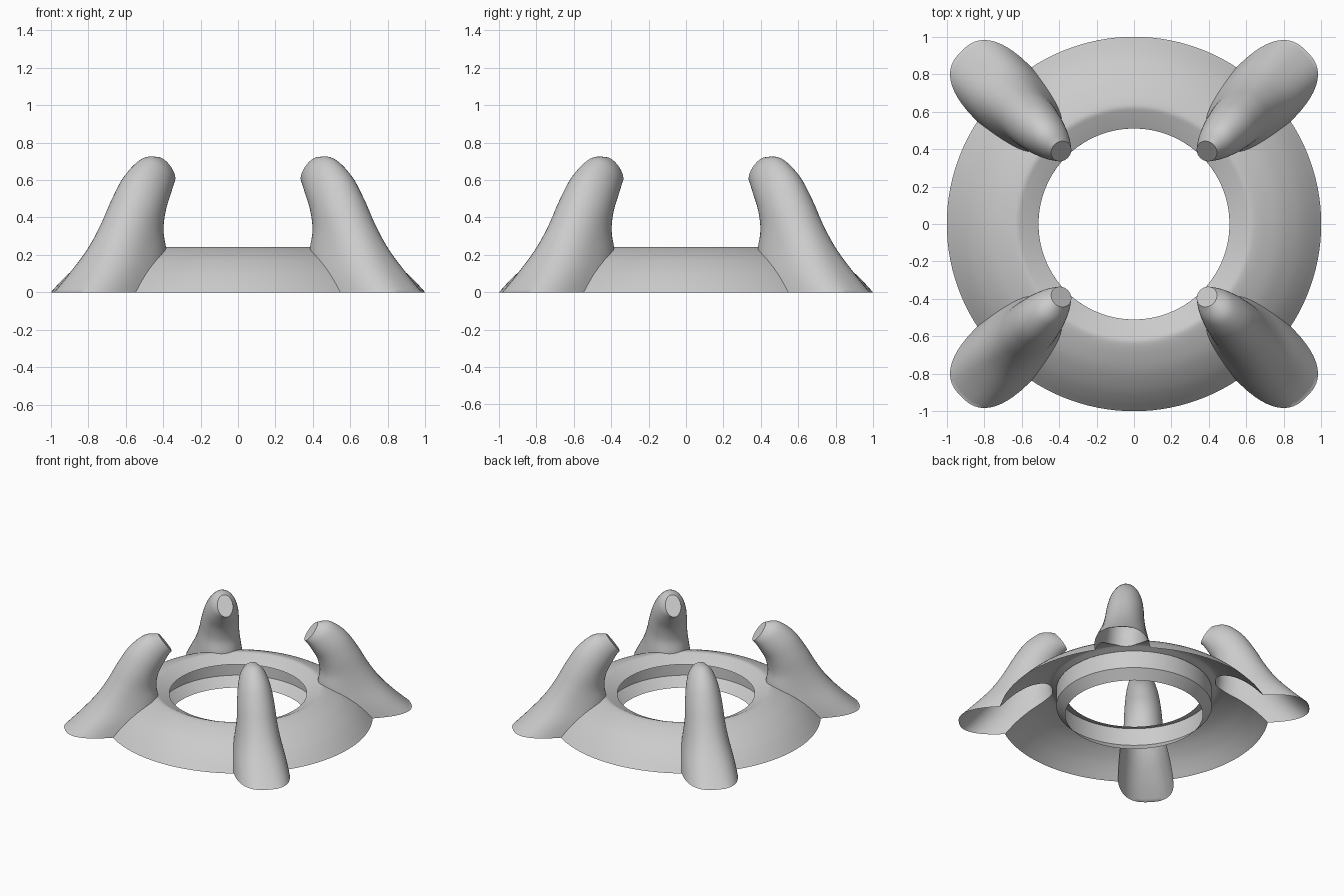
import bpy, bmesh
from math import sin, cos, pi, copysign
from mathutils import Vector, Matrix

if "Cube" in bpy.data.objects:
    bpy.data.objects.remove(bpy.data.objects["Cube"])


def make_object(name, bm):
    bmesh.ops.recalc_face_normals(bm, faces=bm.faces)
    mesh = bpy.data.meshes.new(name)
    bm.to_mesh(mesh)
    bm.free()
    ob = bpy.data.objects.new(name, mesh)
    bpy.context.collection.objects.link(ob)
    return ob


def smooth_rows(rows, steps):
    """Catmull-Rom interpolation through rows of numbers."""
    rows = [Vector(r) for r in rows]
    out = []
    for i in range(len(rows) - 1):
        a, b = rows[max(i - 1, 0)], rows[i]
        c, d = rows[i + 1], rows[min(i + 2, len(rows) - 1)]
        for k in range(steps):
            t = k / steps
            out.append(0.5 * (2 * b + (c - a) * t + (2 * a - 5 * b + 4 * c - d) * t * t
                              + (3 * b - a - 3 * c + d) * t ** 3))
    return out + [rows[-1]]


def bridge(bm, a, b):
    n = len(a)
    for j in range(n):
        bm.faces.new((a[j], a[(j + 1) % n], b[(j + 1) % n], b[j]))


def power(v, n):
    return copysign(abs(v) ** (2 / n), v)


# Domed ring: outer dome, inward lip, recess wall and sloped foot
dome = smooth_rows([(1.05, -0.05), (1.0, 0), (0.945, 0.06), (0.88, 0.12),
                    (0.79, 0.182), (0.70, 0.222), (0.635, 0.241), (0.605, 0.236)], 4)
profile = [tuple(p) for p in dome] + [(0.51, 0.19), (0.577, 0.212), (0.577, 0.07), (0.462, -0.05)]
bm = bmesh.new()
SEG = 128
rings = []
for i in range(SEG):
    a = 2 * pi * i / SEG
    rings.append([bm.verts.new((r * cos(a), r * sin(a), z)) for r, z in profile])
for i in range(SEG):
    bridge(bm, rings[i], rings[(i + 1) % SEG])
ring = make_object("domed_ring", bm)

# Claw sections: outer radius and height, inner radius and height, half width, squareness
sections = smooth_rows([
    (1.37, -0.05, 0.62, -0.05, 0.207, 2.6),
    (1.305, 0.0, 0.62, 0.0, 0.205, 2.6),
    (1.19, 0.105, 0.62, 0.10, 0.19, 2.5),
    (1.075, 0.23, 0.605, 0.22, 0.165, 2.3),
    (0.985, 0.36, 0.618, 0.33, 0.147, 2.1),
    (0.905, 0.50, 0.597, 0.43, 0.137, 2.0),
    (0.815, 0.63, 0.555, 0.51, 0.12, 2.0),
    (0.70, 0.718, 0.523, 0.56, 0.092, 2.0),
    (0.60, 0.722, 0.50, 0.585, 0.058, 2.0)], 5)
N = 48
claws = []
for q in range(4):
    bm = bmesh.new()
    turn = Matrix.Rotation(pi / 4 + q * pi / 2, 3, 'Z')
    loops = []
    for ro, zo, ri, zi, w, n in sections:
        mid = Vector(((ro + ri) / 2, 0, (zo + zi) / 2))
        half = Vector(((ro - ri) / 2, 0, (zo - zi) / 2))
        loop = []
        for j in range(N):
            t = 2 * pi * (j + 0.5) / N
            side = Vector((0, w * power(sin(t), n), 0))
            loop.append(bm.verts.new(turn @ (mid + half * power(cos(t), n) + side)))
        loops.append(loop)
    for a, b in zip(loops, loops[1:]):
        bridge(bm, a, b)
    bm.faces.new(loops[0])
    bm.faces.new(loops[-1])
    claws.append(make_object("claw", bm))

# Fuse the claws into the ring
for claw in claws:
    mod = ring.modifiers.new("fuse", 'BOOLEAN')
    mod.operation = 'UNION'
    mod.solver = 'EXACT'
    mod.object = claw
fused = bpy.data.meshes.new_from_object(
    ring.evaluated_get(bpy.context.evaluated_depsgraph_get()))
ring.modifiers.clear()
ring.data = fused
for claw in claws:
    bpy.data.objects.remove(claw)

# Slice at the floor to leave a hollow, open underside
bm = bmesh.new()
bm.from_mesh(fused)
bmesh.ops.bisect_plane(bm, geom=bm.verts[:] + bm.edges[:] + bm.faces[:],
                       plane_co=(0, 0, 0), plane_no=(0, 0, 1), clear_inner=True)
bm.to_mesh(fused)
bm.free()
ring.name = "clawed_ring"
bpy.context.view_layer.objects.active = ring
ring.select_set(True)
bpy.ops.object.shade_smooth_by_angle(angle=0.75)
